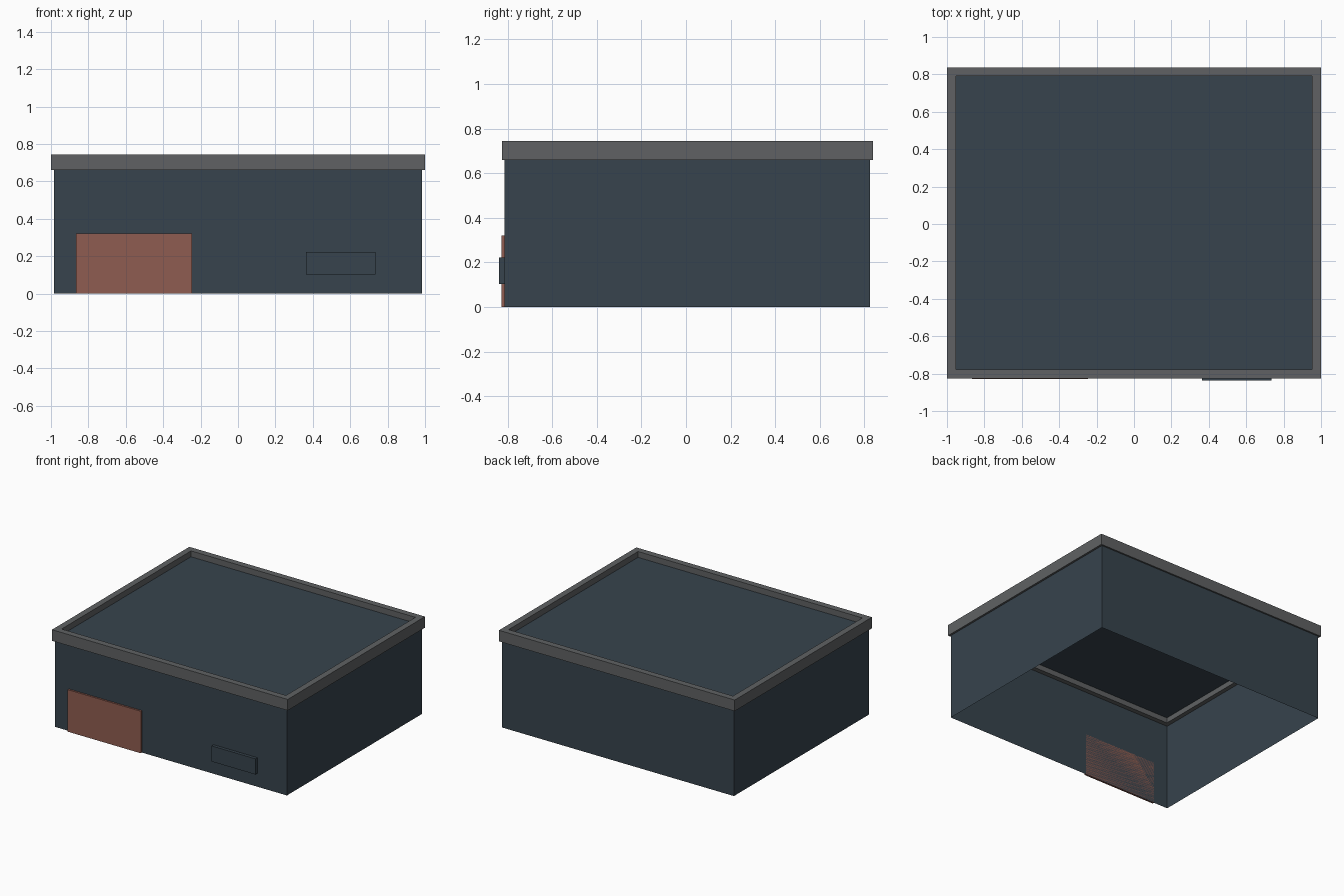
import bpy, bmesh
from mathutils import Vector

if "Cube" in bpy.data.objects:
    bpy.data.objects.remove(bpy.data.objects["Cube"])


def material(name, rgb):
    m = bpy.data.materials.new(name)
    m.diffuse_color = (*rgb, 1)
    m.use_nodes = True
    m.node_tree.nodes["Principled BSDF"].inputs["Base Color"].default_value = m.diffuse_color
    return m


WALL = material("dark slate", (0.038, 0.057, 0.074))
TRIM = material("grey trim", (0.115, 0.121, 0.125))
DOOR = material("rust red", (0.275, 0.108, 0.082))


def finish(bm, name, mat):
    bmesh.ops.recalc_face_normals(bm, faces=bm.faces)
    mesh = bpy.data.meshes.new(name)
    bm.to_mesh(mesh)
    bm.free()
    mesh.materials.append(mat)
    ob = bpy.data.objects.new(name, mesh)
    bpy.context.collection.objects.link(ob)
    return ob


def box(name, lo, hi, mat, open_bottom=False):
    bm = bmesh.new()
    bmesh.ops.create_cube(bm, size=1)
    lo, hi = Vector(lo), Vector(hi)
    for v in bm.verts:
        v.co = (lo + hi) / 2 + v.co * (hi - lo)
    bmesh.ops.recalc_face_normals(bm, faces=bm.faces)
    if open_bottom:
        under = [f for f in bm.faces if f.normal.z < -0.5]
        bmesh.ops.delete(bm, geom=under, context='FACES_ONLY')
    return finish(bm, name, mat)


CY = 0.006          # building sits slightly behind the centre
FRONT = CY - 0.82   # front wall plane

# Walls and flat roof: a shell open underneath
box("walls_and_roof", (-0.985, FRONT, 0), (0.985, CY + 0.82, 0.70), WALL, True)

# Parapet: mitred rectangular ring around the roof edge
bm = bmesh.new()
profile = [(0, 0.66), (0, 0.745), (0.048, 0.745), (0.048, 0.66)]
loops = []
for sx, sy in [(-1, -1), (1, -1), (1, 1), (-1, 1)]:
    loops.append([bm.verts.new((sx * (1 - d), CY + sy * (0.832 - d), z))
                  for d, z in profile])
for i in range(4):
    a, b = loops[i], loops[(i + 1) % 4]
    for j in range(4):
        k = (j + 1) % 4
        bm.faces.new((a[j], b[j], b[k], a[k]))
finish(bm, "parapet", TRIM)

# Garage door and wall box on the front
box("garage_door", (-0.865, FRONT - 0.014, 0), (-0.245, FRONT, 0.322), DOOR)
box("front_panel", (0.363, FRONT - 0.024, 0.103), (0.735, FRONT, 0.223), WALL)
